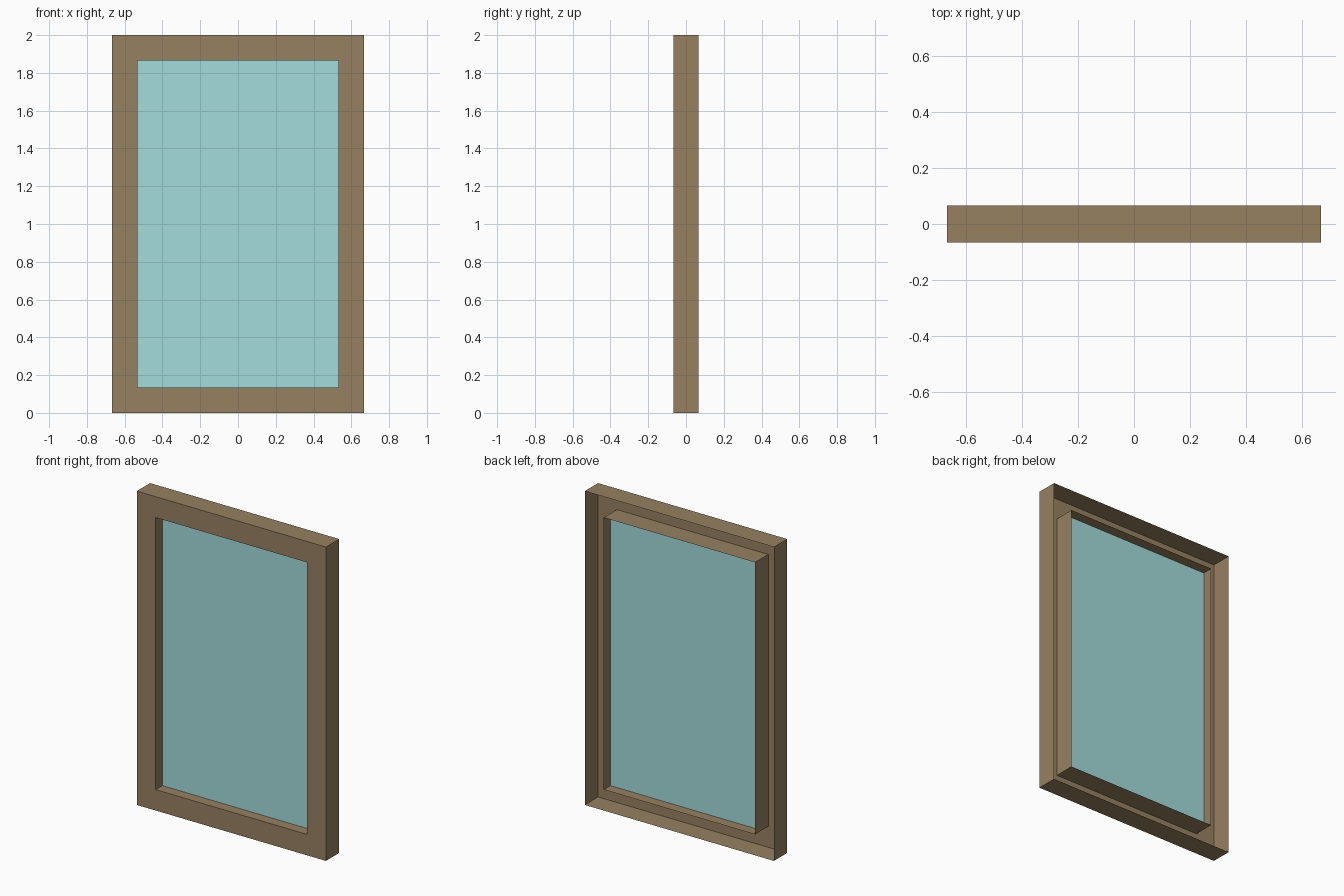
import bpy

if "Cube" in bpy.data.objects:
    bpy.data.objects.remove(bpy.data.objects["Cube"])

W, H, B, D = 2 / 3, 2.0, 2 / 15, 1 / 15  # half width, height, border, half depth


def rect(inset, y):
    x = W - inset
    return [(-x, y, inset), (x, y, inset), (x, y, H - inset), (-x, y, H - inset)]


def make(name, verts, faces, color):
    mesh = bpy.data.meshes.new(name)
    mesh.from_pydata(verts, [], faces)
    mat = bpy.data.materials.new(name + "_material")
    mat.diffuse_color = color
    mat.use_nodes = True
    mat.node_tree.nodes["Principled BSDF"].inputs["Base Color"].default_value = mat.diffuse_color
    mesh.materials.append(mat)
    obj = bpy.data.objects.new(name, mesh)
    bpy.context.collection.objects.link(obj)
    return obj


# Frame: thin shell open at the back (outer walls, front border, inner sleeve)
profile = [(0, D), (0, -D), (B, -D), (B, D)]
verts = [v for inset, y in profile for v in rect(inset, y)]
faces = []
for r in range(len(profile) - 1):
    for i in range(4):
        j = (i + 1) % 4
        faces.append((r * 4 + i, r * 4 + j, r * 4 + 4 + j, r * 4 + 4 + i))
make("window_frame", verts, faces, (0.31, 0.22, 0.12, 1))

# Glass: single pane halfway through the sleeve
make("glass_pane", rect(B, 0), [(0, 1, 2, 3)], (0.37, 0.71, 0.71, 1))
